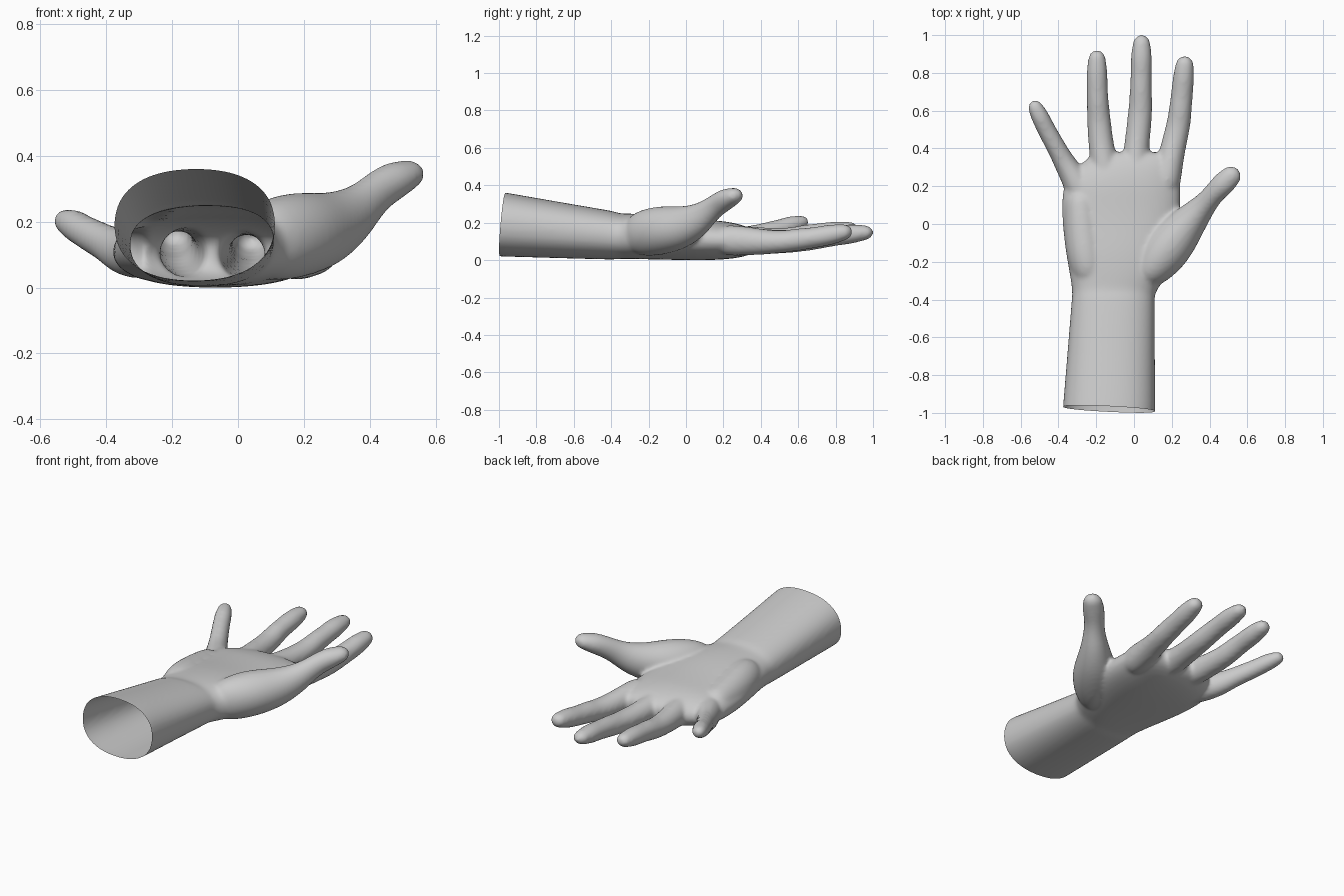
import bpy, bmesh, math
from mathutils import Vector

SIDES = 20
bm = bmesh.new()

def power(v, n):
    return math.copysign(abs(v) ** (2 / n), v)

def loft(points, n=2.0, tip=False):
    """Closed tube through (x, y, z, half width, half height) stations."""
    st = [(Vector(p[:3]), p[3], p[4]) for p in points]
    if tip:  # rounded fingertip made of shrinking rings
        c, w, h = st[-1]
        d = (c - st[-2][0]).normalized()
        for a in (25, 50, 72, 84):
            k = math.cos(math.radians(a))
            st.append((c + d * w * 1.05 * math.sin(math.radians(a)), w * k, h * k))
    rings = []
    for i, (c, w, h) in enumerate(st):
        t = (st[min(i + 1, len(st) - 1)][0] - st[max(i - 1, 0)][0]).normalized()
        if n > 2:
            t = Vector((0, 1, 0))  # palm sections stay square to y
        side = t.cross(Vector((0, 0, 1))).normalized()
        up = side.cross(t)
        ring = []
        for k in range(SIDES):
            a = 2 * math.pi * k / SIDES
            ring.append(bm.verts.new(c + side * power(math.cos(a), n) * w * 1.02
                                     + up * power(math.sin(a), n) * h * 1.02))
        rings.append(ring)
    for r, s in zip(rings, rings[1:]):
        for k in range(SIDES):
            j = (k + 1) % SIDES
            bm.faces.new((r[k], r[j], s[j], s[k]))
    bm.faces.new(rings[0][::-1])
    bm.faces.new(rings[-1])

def section(y, x0, x1, z0, z1):
    return ((x0 + x1) / 2, y, (z0 + z1) / 2, (x1 - x0) / 2, (z1 - z0) / 2)

# forearm and palm
loft([section(*s) for s in [
    (-1.12, -.385, .112, .026, .385), (-.97, -.375, .112, .022, .363),
    (-.7, -.352, .108, .014, .315), (-.42, -.33, .108, .006, .268),
    (-.38, -.326, .108, .006, .26), (-.35, -.326, .118, .01, .248),
    (-.28, -.335, .17, .008, .25), (-.15, -.36, .21, .006, .245),
    (0, -.377, .235, .002, .225), (.12, -.38, .245, .002, .215),
    (.2, -.372, .243, .006, .21), (.28, -.325, .245, .014, .195),
    (.34, -.25, .235, .03, .175), (.385, -.2, .19, .06, .145)]], n=2.3)

# heel pads of the palm
loft([(-.22, -.32, .15, .08, .08), (-.25, -.2, .15, .1, .105),
      (-.27, -.05, .13, .1, .105), (-.28, .1, .12, .09, .095)], tip=True)

# thumb
loft([(.04, -.31, .13, .07, .1), (.12, -.2, .15, .12, .13), (.2, -.1, .165, .125, .127),
      (.275, -.01, .18, .1, .11), (.345, .07, .22, .073, .085), (.39, .12, .262, .058, .066),
      (.43, .17, .3, .056, .06), (.475, .215, .328, .062, .058),
      (.51, .25, .342, .056, .046)], tip=True)

# index, middle, ring and little fingers
loft([(.16, .15, .11, .08, .085), (.185, .3, .105, .07, .08), (.21, .42, .098, .066, .066),
      (.237, .53, .1, .063, .058), (.245, .6, .112, .06, .06), (.254, .69, .122, .057, .054),
      (.262, .77, .137, .057, .056), (.268, .84, .15, .049, .044)], tip=True)
loft([(0, .15, .11, .08, .08), (.005, .3, .105, .072, .078), (.015, .42, .098, .065, .066),
      (.035, .6, .102, .064, .058), (.036, .69, .118, .058, .06), (.038, .8, .132, .055, .052),
      (.039, .88, .142, .057, .054), (.04, .953, .148, .047, .04)], tip=True)
loft([(-.13, .15, .11, .08, .08), (-.155, .3, .108, .074, .078), (-.175, .42, .108, .066, .066),
      (-.187, .56, .115, .062, .057), (-.191, .63, .132, .058, .059), (-.195, .71, .145, .055, .052),
      (-.196, .8, .156, .056, .054), (-.196, .872, .165, .047, .042)], tip=True)
loft([(-.24, .1, .11, .09, .08), (-.32, .25, .105, .068, .078), (-.365, .32, .115, .058, .066),
      (-.4, .385, .137, .051, .055), (-.436, .45, .155, .05, .053), (-.469, .51, .173, .048, .048),
      (-.498, .57, .192, .048, .048), (-.521, .615, .203, .04, .037)], tip=True)

bmesh.ops.recalc_face_normals(bm, faces=bm.faces)
mesh = bpy.data.meshes.new("hand")
bm.to_mesh(mesh)
bm.free()
hand = bpy.data.objects.new("hand", mesh)
bpy.context.collection.objects.link(hand)

# fuse all parts into one soft skin
hand.modifiers.new("round", 'SUBSURF').levels = 2
fuse = hand.modifiers.new("fuse", 'REMESH')
fuse.mode = 'VOXEL'
fuse.voxel_size = .011
soft = hand.modifiers.new("soften", 'SMOOTH')
soft.factor = .5
soft.iterations = 9
bpy.context.view_layer.objects.active = hand
hand.select_set(True)
bpy.ops.object.convert(target='MESH')

# cut the forearm open at a slant, leaving a hollow shell
bm = bmesh.new()
bm.from_mesh(hand.data)
bmesh.ops.bisect_plane(bm, geom=bm.verts[:] + bm.edges[:] + bm.faces[:],
                       plane_co=(0, -1.003, 0), plane_no=(.05, 1, -.088), clear_inner=True)
low = min(v.co.z for v in bm.verts)
bmesh.ops.translate(bm, verts=bm.verts, vec=(0, 0, -low))
for f in bm.faces:
    f.smooth = True
bm.to_mesh(hand.data)
bm.free()
